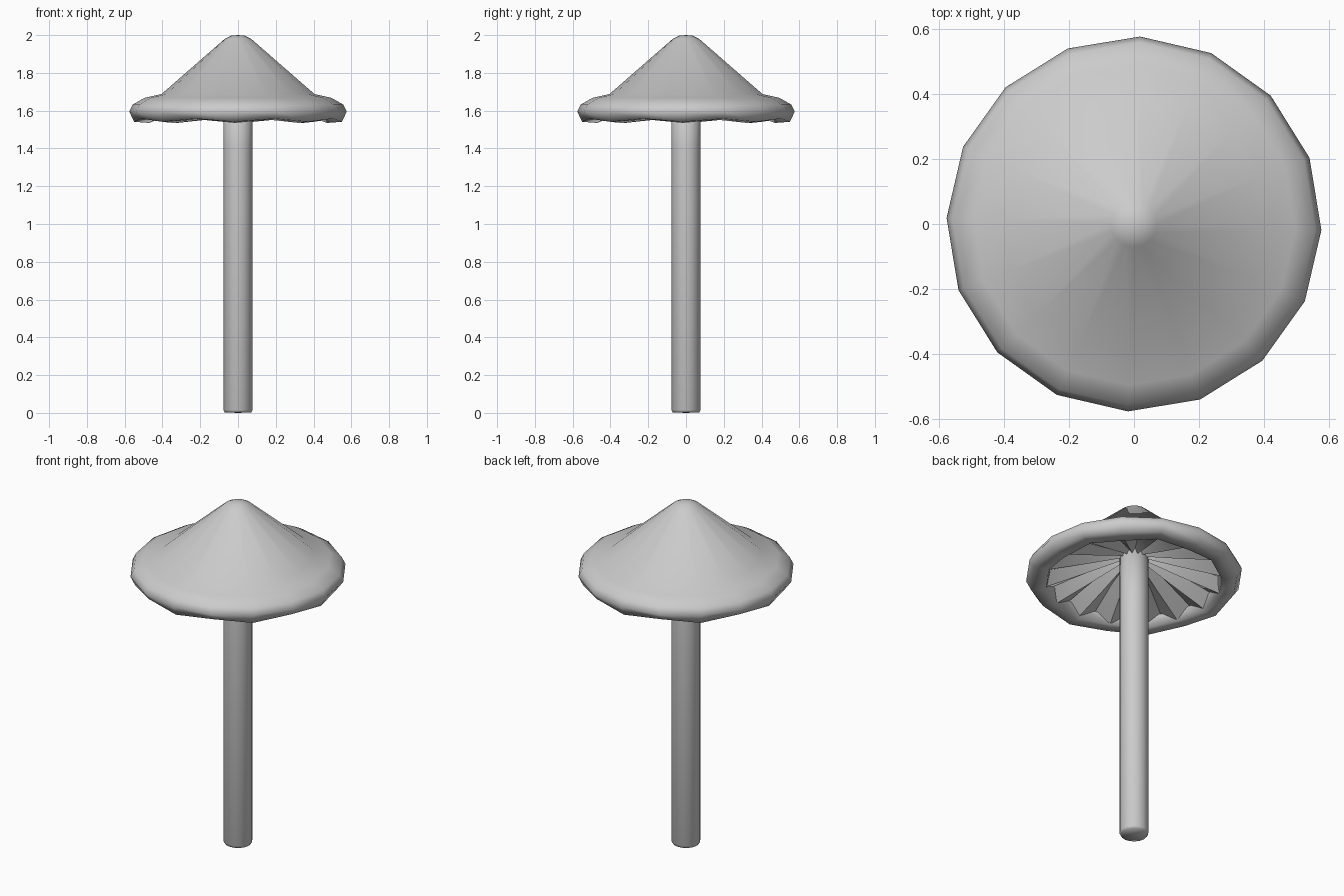
import bpy, bmesh, math

if "Cube" in bpy.data.objects:
    bpy.data.objects.remove(bpy.data.objects["Cube"])

def revolve(name, profile, sides, phase=0.0, wave=None, angle=180):
    """Spin (radius, z) points into a mesh; radius 0 makes a pole. wave(ring, side) offsets z."""
    bm = bmesh.new()
    rings = []
    for j, (r, z) in enumerate(profile):
        if r == 0:
            rings.append([bm.verts.new((0, 0, z))] * sides)
            continue
        ring = []
        for i in range(sides):
            a = phase + 2 * math.pi * i / sides
            dz = wave(j, i) if wave else 0
            ring.append(bm.verts.new((r * math.cos(a), r * math.sin(a), z + dz)))
        rings.append(ring)
    for lo, hi in zip(rings, rings[1:]):
        for i in range(sides):
            k = (i + 1) % sides
            quad = [lo[i], lo[k], hi[k], hi[i]]
            bm.faces.new(list(dict.fromkeys(quad)))
    bmesh.ops.recalc_face_normals(bm, faces=bm.faces)
    me = bpy.data.meshes.new(name)
    bm.to_mesh(me)
    bm.free()
    ob = bpy.data.objects.new(name, me)
    bpy.context.collection.objects.link(ob)
    bpy.ops.object.select_all(action='DESELECT')
    ob.select_set(True)
    bpy.context.view_layer.objects.active = ob
    bpy.ops.object.shade_smooth_by_angle(angle=math.radians(angle))
    return ob

PHASE = math.radians(-1.8)

# Stem: straight post reaching up inside the cap
revolve("stem", [(0, 0), (0.071, 0.003), (0.077, 0.015), (0.077, 1.40),
                 (0.076, 1.74), (0, 1.76)], 16)

# Cap: pointed cone, swollen brim and rolled lower lip with a gentle wave
def brim_wave(ring, side):
    return (0.012 if side % 2 else -0.005) if ring in (7, 8) else 0

cap_profile = [(0, 2.0), (0.035, 1.997), (0.07, 1.98), (0.405, 1.688),
               (0.495, 1.668), (0.558, 1.632), (0.576, 1.595),
               (0.550, 1.546), (0.47, 1.540), (0.455, 1.60)]
revolve("cap", cap_profile, 16, PHASE, brim_wave)

# Gills: sixteen ridges fanning out from the stem, rising towards it
def gill_wave(ring, side):
    return (0.045, 0.05, 0.03)[ring] if side % 2 else 0.0

revolve("gills", [(0.466, 1.555), (0.25, 1.625), (0.06, 1.69)], 32, PHASE,
        gill_wave, angle=30)
